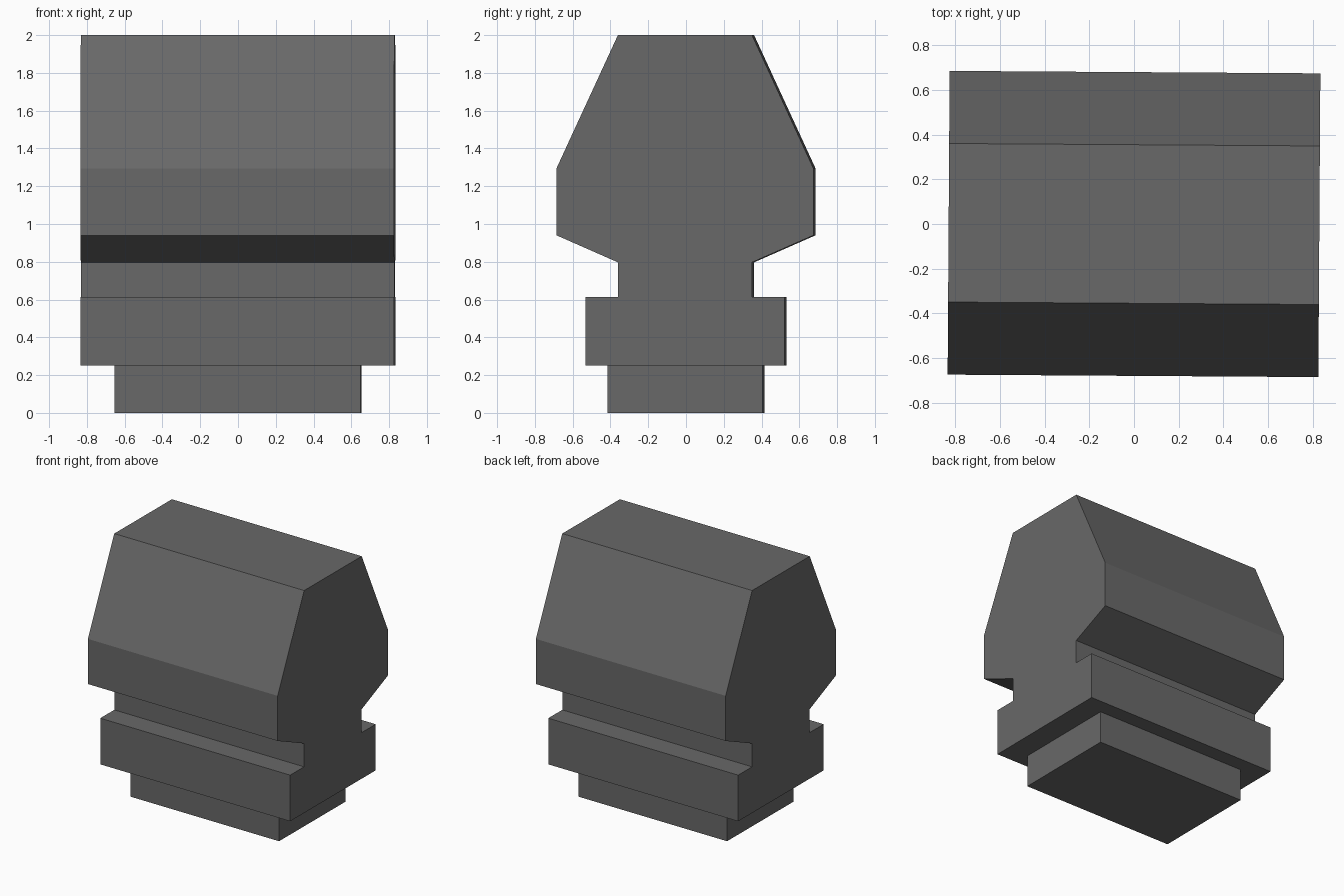
import bpy, bmesh, math

cube = bpy.data.objects.get("Cube")
if cube:
    bpy.data.objects.remove(cube, do_unlink=True)

# One dark grey material
grey = bpy.data.materials.new("dark grey")
grey.use_nodes = True
colour = (0.14, 0.14, 0.14, 1)
grey.diffuse_color = colour
grey.node_tree.nodes["Principled BSDF"].inputs["Base Color"].default_value = colour

TURN = math.radians(-0.38)  # slight turn of the whole block


def extrude_profile(name, half_profile, half_length):
    """Mirror (half depth, height) points and extrude them along x."""
    outline = half_profile + [(-y, z) for y, z in reversed(half_profile)]
    bm = bmesh.new()
    face = bm.faces.new([bm.verts.new((-half_length, y, z)) for y, z in outline])
    result = bmesh.ops.extrude_face_region(bm, geom=[face], use_keep_orig=True)
    moved = [v for v in result["geom"] if isinstance(v, bmesh.types.BMVert)]
    bmesh.ops.translate(bm, verts=moved, vec=(2 * half_length, 0, 0))
    bmesh.ops.recalc_face_normals(bm, faces=bm.faces)
    mesh = bpy.data.meshes.new(name)
    bm.to_mesh(mesh)
    bm.free()
    mesh.materials.append(grey)
    obj = bpy.data.objects.new(name, mesh)
    obj.rotation_euler.z = TURN
    bpy.context.collection.objects.link(obj)
    return obj


# Body: lower flange, narrow neck and tapered head in one profile
extrude_profile("body", [
    (0.527, 0.25), (0.527, 0.613), (0.355, 0.613), (0.355, 0.797),
    (0.68, 0.94), (0.68, 1.295), (0.355, 2.0),
], 0.83)

# Foot: smaller block under the flange
extrude_profile("foot", [(0.41, 0), (0.41, 0.25)], 0.65)
